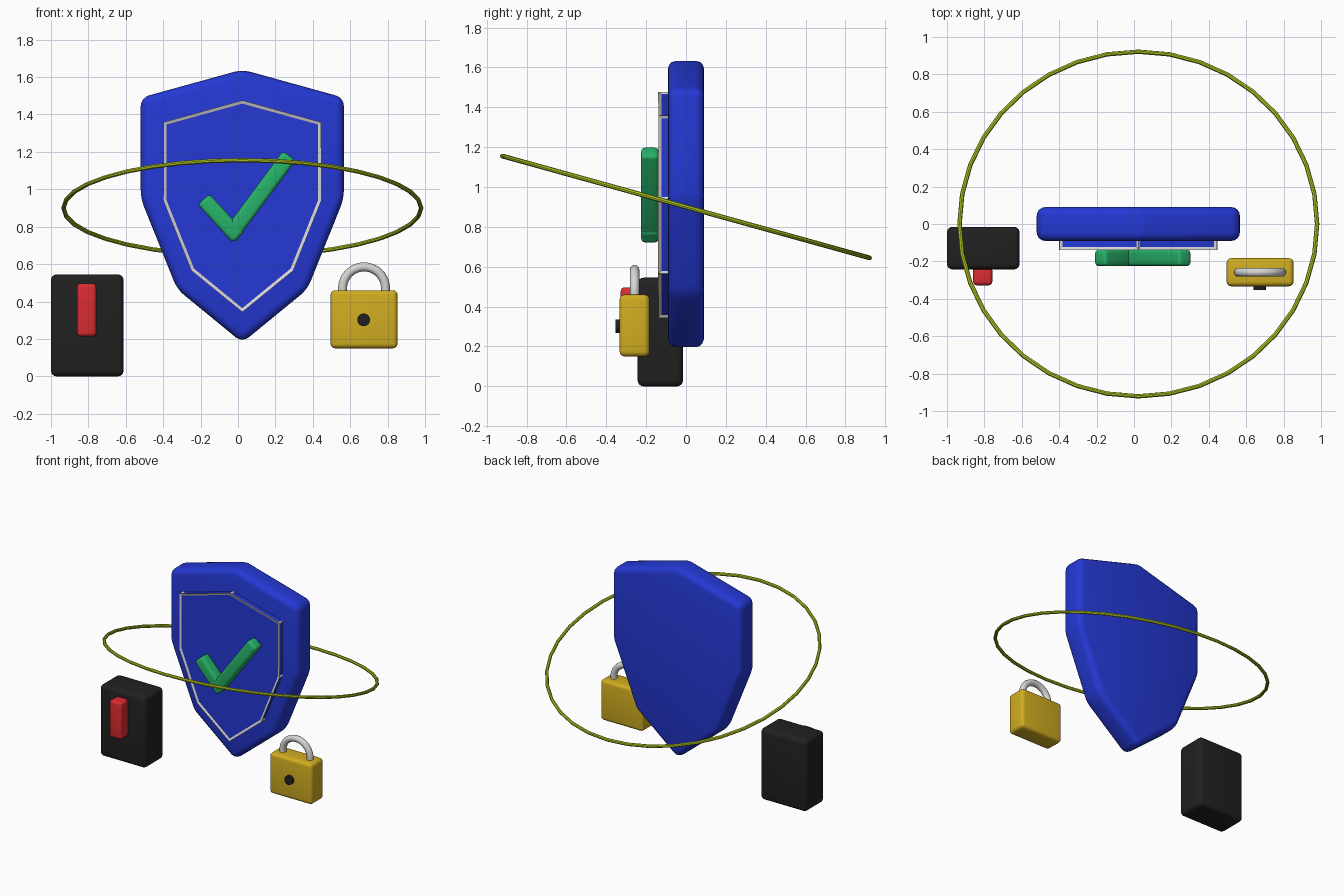
import bpy, bmesh, math
from mathutils import Vector, Matrix

if "Cube" in bpy.data.objects:
    bpy.data.objects.remove(bpy.data.objects["Cube"])

CX = 0.023  # centre line of shield and ring


def mat(name, col):
    m = bpy.data.materials.new(name)
    m.diffuse_color = (*col, 1)
    m.use_nodes = True
    m.node_tree.nodes["Principled BSDF"].inputs["Base Color"].default_value = m.diffuse_color
    return m


BLUE = mat("blue", (0.018, 0.04, 0.66))
WHITE = mat("light_grey", (0.68, 0.67, 0.65))
GREEN = mat("green", (0.02, 0.45, 0.14))
LIME = mat("lime", (0.45, 0.58, 0.015))
BLACK = mat("near_black", (0.015, 0.015, 0.015))
RED = mat("red", (0.72, 0.025, 0.03))
GOLD = mat("gold", (0.64, 0.42, 0.015))


def finish(bm, name, material, smooth=True):
    bmesh.ops.recalc_face_normals(bm, faces=bm.faces)
    me = bpy.data.meshes.new(name)
    bm.to_mesh(me)
    bm.free()
    me.materials.append(material)
    ob = bpy.data.objects.new(name, me)
    bpy.context.collection.objects.link(ob)
    if smooth:
        bpy.ops.object.select_all(action='DESELECT')
        ob.select_set(True)
        bpy.context.view_layer.objects.active = ob
        bpy.ops.object.shade_smooth_by_angle(angle=math.radians(35))
    return ob


def bevel(bm, width, seg=4):
    bmesh.ops.bevel(bm, geom=bm.edges[:], offset=width, segments=seg,
                    profile=0.5, affect='EDGES', clamp_overlap=True)


def box(name, centre, size, material, width, angle=0.0):
    """Rounded box, turned by angle in the front plane."""
    bm = bmesh.new()
    bmesh.ops.create_cube(bm, size=1)
    bmesh.ops.scale(bm, vec=size, verts=bm.verts)
    bevel(bm, width)
    bmesh.ops.transform(bm, verts=bm.verts, matrix=Matrix.Translation(centre)
                        @ Matrix.Rotation(-angle, 4, 'Y'))
    return finish(bm, name, material)


def prism(points, y0, y1):
    """Extrude a front-plane outline from y0 to y1."""
    bm = bmesh.new()
    face = bm.faces.new([bm.verts.new((x, y0, z)) for x, z in points])
    ext = bmesh.ops.extrude_face_region(bm, geom=[face])
    bmesh.ops.translate(bm, vec=(0, y1 - y0, 0),
                        verts=[v for v in ext["geom"] if isinstance(v, bmesh.types.BMVert)])
    return bm


def sweep(name, path, radius, material, sides=12, closed=False):
    """Round tube along a planar path of points."""
    n = len(path)
    normal = (path[0] - path[n // 2]).cross(path[n // 4] - path[n // 2]).normalized()
    bm = bmesh.new()
    rings = []
    for i, p in enumerate(path):
        a = path[(i - 1) % n] if closed or i else p
        b = path[(i + 1) % n] if closed or i < n - 1 else p
        out = (b - a).normalized().cross(normal)
        rings.append([bm.verts.new(p + radius * (out * math.cos(t) + normal * math.sin(t)))
                      for t in (2 * math.pi * k / sides for k in range(sides))])
    for i in range(n if closed else n - 1):
        r, s = rings[i], rings[(i + 1) % n]
        for k in range(sides):
            j = (k + 1) % sides
            bm.faces.new((r[k], r[j], s[j], s[k]))
    if not closed:
        bm.faces.new(rings[0])
        bm.faces.new(rings[-1])
    return finish(bm, name, material)


# shield body: mirrored half outline
half = [(0, 1.64), (0.543, 1.49), (0.543, 0.95), (0.348, 0.465), (0, 0.18)]
outline = half + [(-x, z) for x, z in half[-2:0:-1]]
bm = prism([(CX + x, z) for x, z in outline], -0.09, 0.09)
bevel(bm, 0.045)
finish(bm, "shield_body", BLUE)

# raised panel and its light edging
inner = [(CX + x * 0.765, 0.91 + (z - 0.91) * 0.765) for x, z in outline]
finish(prism(inner, -0.133, -0.06), "shield_panel", BLUE, smooth=False)
trim = finish(prism(inner, -0.133, -0.06), "panel_trim", WHITE, smooth=False)
wire = trim.modifiers.new("wire", 'WIREFRAME')
wire.thickness = 0.02
wire.offset = 0
wire.use_even_offset = True

# check mark
for name, a, b in (("check_short_stroke", (-0.184, 0.947), (0.003, 0.743)),
                   ("check_long_stroke", (-0.05, 0.742), (0.275, 1.18))):
    d = Vector(b) - Vector(a)
    m = (Vector(a) + Vector(b)) / 2
    box(name, (m.x, -0.181, m.y), (d.length, 0.088, 0.086), GREEN, 0.02,
        math.atan2(d.y, d.x))

# tilted ring
tilt = Matrix.Rotation(math.radians(-15.5), 3, 'X')
circle = [2 * math.pi * i / 36 for i in range(36)]
sweep("orbit_ring", [Vector((CX, 0, 0.9)) + tilt @ Vector((0.956 * math.cos(t), 0.956 * math.sin(t), 0))
                     for t in circle], 0.012, LIME, 8, True)

# black box with red switch
box("switch_box", (-0.806, -0.129, 0.2725), (0.388, 0.228, 0.545), BLACK, 0.03)
box("switch_lever", (-0.809, -0.278, 0.355), (0.103, 0.1, 0.283), RED, 0.02)

# padlock
LX, LY = 0.674, -0.258
box("padlock_body", (LX, LY, 0.305), (0.358, 0.15, 0.31), GOLD, 0.025)
arc = [Vector((LX + 0.115 * math.cos(t), LY, 0.47 + 0.115 * math.sin(t)))
       for t in (math.pi * i / 20 for i in range(21))]
legs = [Vector((LX + s * 0.115, LY, 0.4)) for s in (1, -1)]
sweep("padlock_shackle", [legs[0]] + arc + [legs[1]], 0.024, WHITE)

# keyhole
bm = bmesh.new()
bmesh.ops.create_cone(bm, cap_ends=True, segments=24, radius1=0.034, radius2=0.034, depth=0.05,
                      matrix=Matrix.Translation((LX - 0.002, -0.329, 0.302))
                      @ Matrix.Rotation(math.pi / 2, 4, 'X'))
finish(bm, "padlock_keyhole", BLACK)
